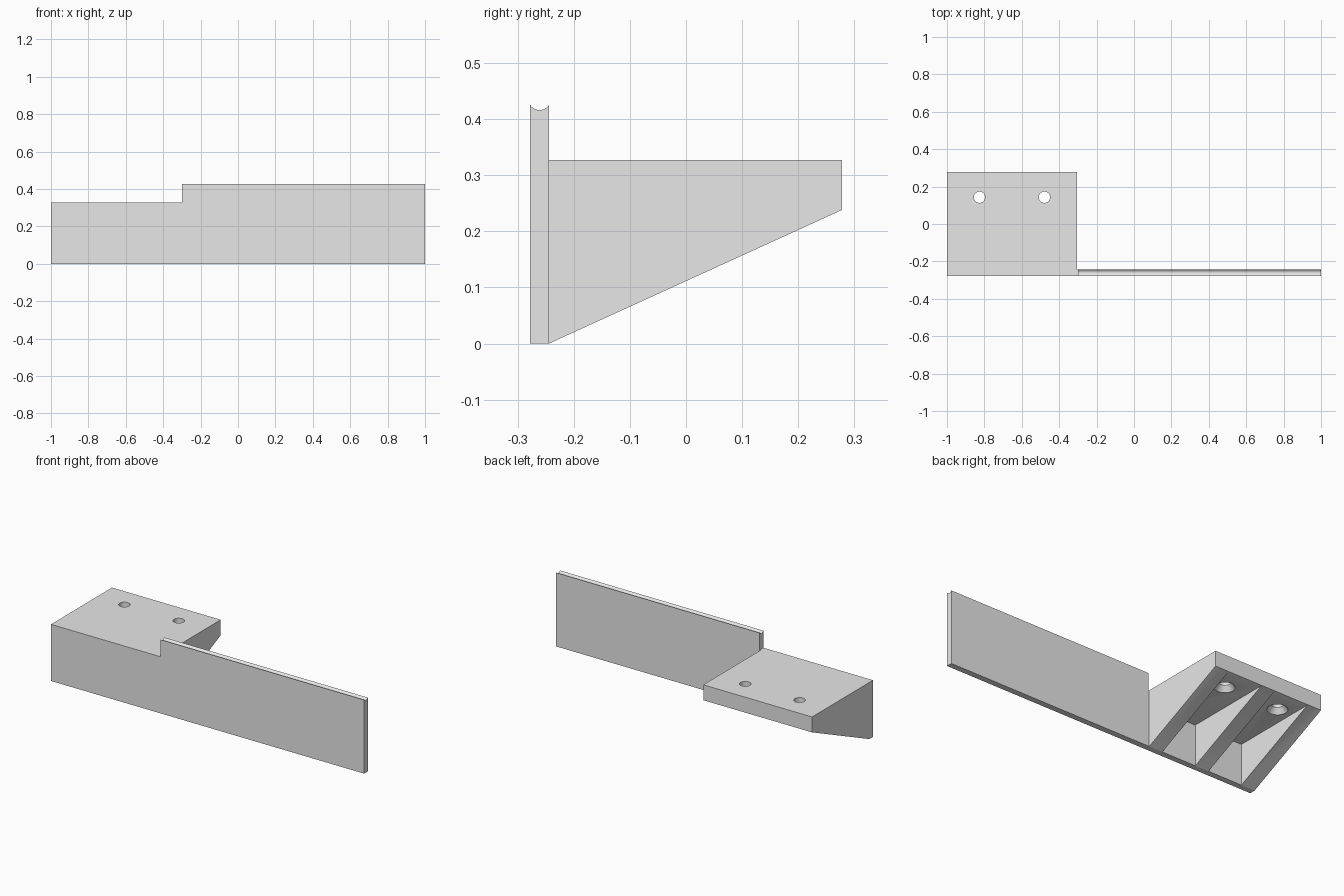
import bpy, bmesh, math
from mathutils import Vector

cube = bpy.data.objects.get("Cube")
if cube:
    bpy.data.objects.remove(cube, do_unlink=True)

grey = bpy.data.materials.new("light grey")
grey.use_nodes = True
grey.diffuse_color = (0.8, 0.8, 0.8, 1)
grey.node_tree.nodes["Principled BSDF"].inputs["Base Color"].default_value = (0.8, 0.8, 0.8, 1)

FRONT, WALL, BACK = -0.278, -0.244, 0.278     # y of plate front, plate rear, shelf rear
SHELF_TOP, SHELF_LOW, PLATE_TOP = 0.327, 0.238, 0.426
STEP, SHELF_END = -0.30, -0.305
RIB = 0.087


def add_object(name, bm):
    bmesh.ops.recalc_face_normals(bm, faces=bm.faces)
    mesh = bpy.data.meshes.new(name)
    bm.to_mesh(mesh)
    bm.free()
    obj = bpy.data.objects.new(name, mesh)
    bpy.context.collection.objects.link(obj)
    mesh.materials.append(grey)
    return obj


def extrude(name, points, direction):
    """Closed outline pushed along a direction."""
    bm = bmesh.new()
    face = bm.faces.new([bm.verts.new(p) for p in points])
    moved = bmesh.ops.extrude_face_region(bm, geom=[face])["geom"]
    verts = [v for v in moved if isinstance(v, bmesh.types.BMVert)]
    bmesh.ops.translate(bm, verts=verts, vec=Vector(direction))
    return add_object(name, bm)


def lathe(name, profile, x, y):
    """Radius and height pairs spun about a vertical axis."""
    bm = bmesh.new()
    n = 40
    rings = [[bm.verts.new((x + r * math.cos(math.tau * i / n), y + r * math.sin(math.tau * i / n), z))
              for i in range(n)] for r, z in profile]
    for low, high in zip(rings, rings[1:]):
        for i in range(n):
            j = (i + 1) % n
            bm.faces.new((low[i], low[j], high[j], high[i]))
    bm.faces.new(rings[0])
    bm.faces.new(rings[-1])
    return add_object(name, bm)


def combine(target, other, operation):
    mod = target.modifiers.new("combine", "BOOLEAN")
    mod.object, mod.operation, mod.solver = other, operation, "EXACT"
    bpy.context.view_layer.objects.active = target
    bpy.ops.object.modifier_apply(modifier=mod.name)
    bpy.data.objects.remove(other, do_unlink=True)


# Long front plate, stepped down over the shelf
outline = [(-1, 0), (1, 0), (1, PLATE_TOP), (STEP, PLATE_TOP), (STEP, SHELF_TOP), (-1, SHELF_TOP)]
bracket = extrude("bracket", [(x, FRONT, z) for x, z in outline], (0, WALL - FRONT, 0))

# Groove along the top edge of the plate
radius, middle = 0.0195, (FRONT + WALL) / 2
circle = [(-0.4, middle + radius * math.cos(math.tau * i / 64),
           PLATE_TOP - 0.01 + radius + radius * math.sin(math.tau * i / 64)) for i in range(64)]
combine(bracket, extrude("groove_cutter", circle, (1.6, 0, 0)), "DIFFERENCE")

# Wedge-shaped shelf behind the plate
side = [(middle, 0), (WALL, 0), (BACK, SHELF_LOW), (BACK, SHELF_TOP), (middle, SHELF_TOP)]
shelf = extrude("shelf", [(-1, y, z) for y, z in side], (1 + SHELF_END, 0, 0))
combine(bracket, shelf, "UNION")

# Two pockets between three ribs, each with a countersunk screw hole
width = 1 + SHELF_END
pocket = (width - 3 * RIB) / 2
ceiling = SHELF_LOW - 0.001
for k in range(2):
    x = -1 + RIB + k * (pocket + RIB)
    base = [(x, WALL, -0.1), (x, 0.4, -0.1), (x, 0.4, ceiling), (x, WALL, ceiling)]
    combine(bracket, extrude("pocket_cutter", base, (pocket, 0, 0)), "DIFFERENCE")
    hole = [(0.053, ceiling - 0.02), (0.053, ceiling), (0.03, ceiling + 0.03), (0.03, 0.4)]
    combine(bracket, lathe("hole_cutter", hole, -1 + width * (0.25 + 0.5 * k), 0.143), "DIFFERENCE")

# Smooth the round surfaces, keep the edges sharp
bpy.ops.object.select_all(action="DESELECT")
bracket.select_set(True)
bpy.context.view_layer.objects.active = bracket
bpy.ops.object.shade_smooth_by_angle(angle=math.radians(30))
